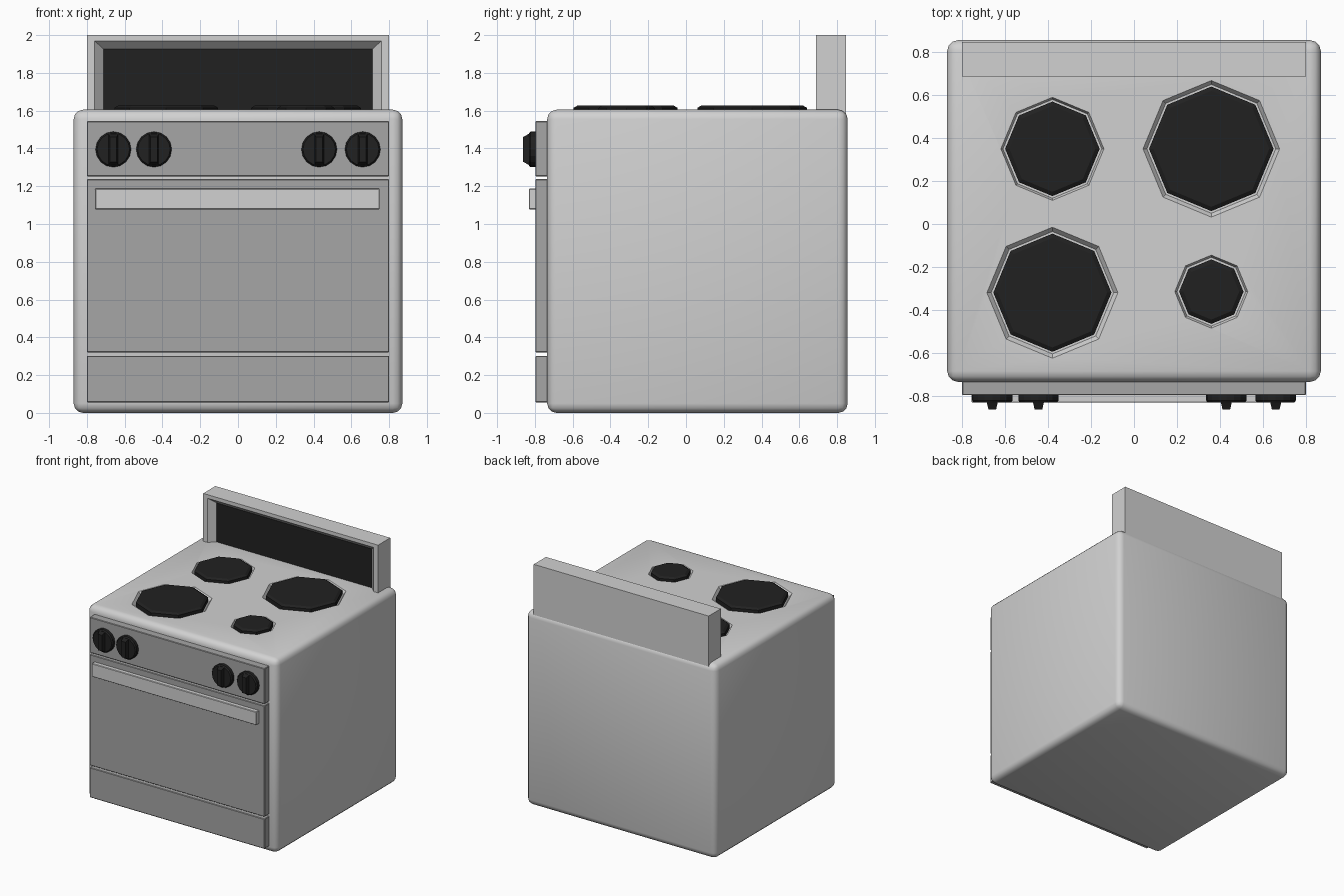
import bpy, bmesh, math

if "Cube" in bpy.data.objects:
    bpy.data.objects.remove(bpy.data.objects["Cube"])


def material(name, value):
    m = bpy.data.materials.new(name)
    m.diffuse_color = (value, value, value, 1)
    m.use_nodes = True
    m.node_tree.nodes["Principled BSDF"].inputs["Base Color"].default_value = m.diffuse_color
    return m


ENAMEL = material("light_grey_enamel", 0.64)
STEEL = material("mid_grey_steel", 0.38)
BLACK = material("black", 0.015)


def finish(name, bm, mat):
    bmesh.ops.recalc_face_normals(bm, faces=bm.faces)
    me = bpy.data.meshes.new(name)
    bm.to_mesh(me)
    bm.free()
    me.materials.append(mat)
    ob = bpy.data.objects.new(name, me)
    bpy.context.collection.objects.link(ob)
    return ob


def box(name, x, y, z, mat, bevel=0.0, segments=1):
    bm = bmesh.new()
    bmesh.ops.create_cube(bm, size=1)
    for v in bm.verts:
        v.co = [lo + (c + 0.5) * (hi - lo) for c, (lo, hi) in zip(v.co, (x, y, z))]
    if bevel:
        bmesh.ops.bevel(bm, geom=bm.edges[:], offset=bevel, segments=segments,
                        profile=0.5, affect='EDGES')
    return finish(name, bm, mat)


def loft(name, rings, mat):
    """Closed solid through a list of rings with equal point counts."""
    bm = bmesh.new()
    rows = [[bm.verts.new(p) for p in ring] for ring in rings]
    n = len(rows[0])
    for a, b in zip(rows, rows[1:]):
        for i in range(n):
            j = (i + 1) % n
            bm.faces.new((a[i], a[j], b[j], b[i]))
    bm.faces.new(rows[0])
    bm.faces.new(rows[-1])
    return finish(name, bm, mat)


def circle(n, r, place):
    return [place(r * math.cos(2 * math.pi * i / n), r * math.sin(2 * math.pi * i / n))
            for i in range(n)]


def cut(target, cutters):
    for c in cutters:
        mod = target.modifiers.new("cut", 'BOOLEAN')
        mod.operation = 'DIFFERENCE'
        mod.solver = 'EXACT'
        mod.object = c
        bpy.context.view_layer.objects.active = target
        bpy.ops.object.modifier_apply(modifier=mod.name)
        bpy.data.objects.remove(c)


def smooth(ob, angle):
    bpy.ops.object.select_all(action='DESELECT')
    ob.select_set(True)
    bpy.context.view_layer.objects.active = ob
    bpy.ops.object.shade_smooth_by_angle(angle=math.radians(angle))


# Rounded body
TOP = 1.605
body = box("body", (-0.87, 0.87), (-0.735, 0.856), (0, TOP), ENAMEL, 0.05, 3)

# Octagonal hotplates in shallow sloped wells
hotplates = [("rear_left", -0.38, 0.35, 0.22, 0.24), ("rear_right", 0.36, 0.35, 0.29, 0.318),
             ("front_left", -0.38, -0.32, 0.275, 0.305), ("front_right", 0.36, -0.315, 0.15, 0.17)]
wells = []
for name, cx, cy, r, outer in hotplates:
    def octagon(rad, z):
        return circle(8, rad, lambda a, b: (cx + a, cy + b, z))
    inner = r + 0.01
    wells.append(loft("well_cutter", [octagon(inner, TOP - 0.025), octagon(outer, TOP),
                                      octagon(2 * outer - inner, TOP + 0.025)], ENAMEL))
    loft(name + "_hotplate", [octagon(r, TOP - 0.03), octagon(r, 1.615),
                              octagon(r - 0.02, 1.627)], BLACK)
cut(body, wells)
smooth(body, 32)

# Front panels
for name, z in (("drawer", (0.055, 0.302)), ("oven_door", (0.32, 1.237)),
                ("control_panel", (1.252, 1.545))):
    box(name, (-0.8, 0.8), (-0.797, -0.7), z, STEEL, 0.004)

# Door handle
box("door_handle", (-0.757, 0.75), (-0.832, -0.78), (1.077, 1.187), ENAMEL, 0.004)

# Knobs: round base with a tapered grip
KZ = 1.395
for i, kx in enumerate((-0.66, -0.445, 0.43, 0.66)):
    def disc(rad, y):
        return circle(16, rad, lambda a, b: (kx + a, y, KZ + b))
    loft(f"knob_base_{i + 1}", [disc(0.094, -0.79), disc(0.094, -0.822), disc(0.086, -0.832)], BLACK)

    def grip(w, h, y):
        return [(kx - w, y, KZ - h), (kx + w, y, KZ - h), (kx + w, y, KZ + h), (kx - w, y, KZ + h)]
    loft(f"knob_grip_{i + 1}", [grip(0.027, 0.086, -0.825), grip(0.022, 0.075, -0.845),
                                grip(0.018, 0.066, -0.863)], BLACK)

# Backsplash with a splayed recess, open at the bottom
backsplash = box("backsplash", (-0.8, 0.8), (0.688, 0.847), (1.57, 2.0), ENAMEL)


def opening(w, top, y):
    return [(-w, y, 1.5), (w, y, 1.5), (w, y, top), (-w, y, top)]


cut(backsplash, [loft("recess_cutter", [opening(0.81, 2.015, 0.638), opening(0.76, 1.97, 0.688),
                                        opening(0.71, 1.925, 0.738)], ENAMEL)])

# Black panel at the back of the recess
box("backsplash_panel", (-0.712, 0.712), (0.735, 0.742), (1.58, 1.927), BLACK)
